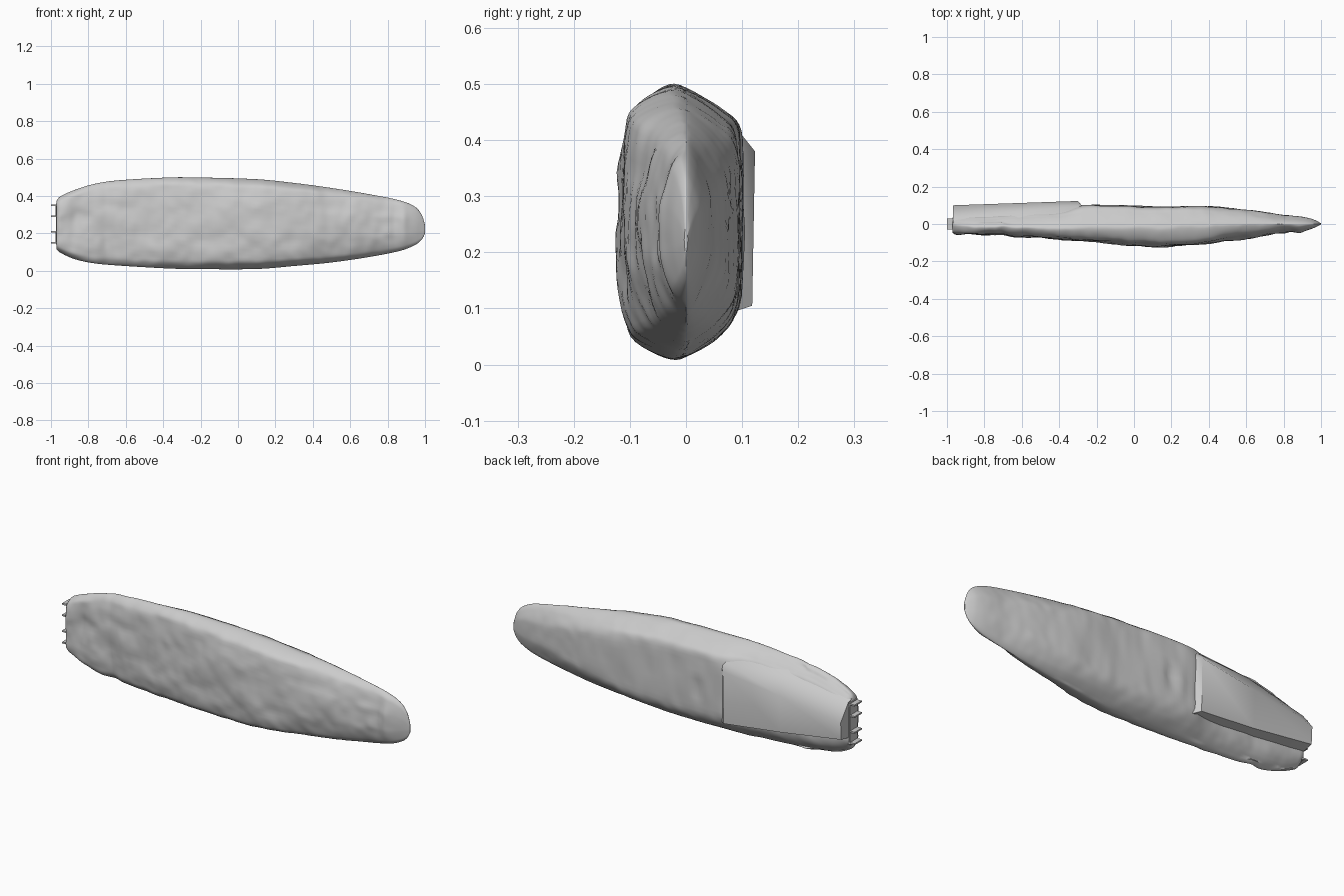
import bpy, bmesh, math
from mathutils import Vector, noise

if "Cube" in bpy.data.objects:
    bpy.data.objects.remove(bpy.data.objects["Cube"])

# x, bottom z, top z, front y, back y, ridge y
STATIONS = [
    (-0.97, .115, .375, -.045, .035, -.01), (-0.955, .10, .395, -.055, .04, -.01),
    (-0.88, .065, .43, -.060, .04, -.015), (-0.78, .042, .462, -.056, .045, -.02),
    (-0.66, .030, .482, -.064, .05, -.02), (-0.38, .013, .499, -.082, .07, -.02),
    (-0.26, .010, .500, -.092, .097, -.02), (0.1, .010, .490, -.118, .092, -.02),
    (0.3, .026, .470, -.112, .090, -.015), (0.5, .045, .443, -.090, .084, -.005),
    (0.7, .074, .410, -.062, .060, .0), (0.87, .108, .375, -.045, .040, .0),
    (0.95, .140, .340, -.024, .026, .0), (0.985, .170, .295, -.010, .012, .0),
    (1.0, .200, .245, -.003, .003, .0)]


def station(x):
    """Smoothly interpolated section values at x."""
    n = len(STATIONS)
    i = max(k for k in range(n - 1) if STATIONS[k][0] <= x + 1e-9)

    def slope(k, c):
        a, b = STATIONS[max(k - 1, 0)], STATIONS[min(k + 1, n - 1)]
        return (b[c] - a[c]) / (b[0] - a[0])
    p, q = STATIONS[i], STATIONS[i + 1]
    h = q[0] - p[0]
    t = min(1, (x - p[0]) / h)
    return [(2*t**3 - 3*t*t + 1) * p[c] + (t**3 - 2*t*t + t) * h * slope(i, c)
            + (3*t*t - 2*t**3) * q[c] + (t**3 - t*t) * h * slope(i + 1, c)
            for c in range(1, 6)]


def section(x, per_side=7):
    """Closed chipped-stone cross-section, rounded through its corners."""
    zb, zt, yf, yb, yr = station(x)
    h = zt - zb
    nose = min(1, max(0, (x - .3) / .5))
    fs = .8 - .25 * nose
    bs = .66 - .2 * nose
    ctrl = [(yr, zt), (yr + (yf - yr) * fs, zt - .08*h), (yf, zb + .66*h),
            (yf, zb + .33*h), (yr + (yf - yr) * fs, zb + .08*h), (yr, zb),
            (yr + (yb - yr) * bs, zb + .08*h), (yb, zb + (.23 + .1*nose)*h),
            (yb, zb + (.80 - .1*nose)*h), (yr + (yb - yr) * (bs + .04), zt - .09*h)]
    ctrl = [Vector(c) for c in ctrl]
    pts = []
    for i in range(len(ctrl)):
        a, b, c, d = (ctrl[(i + k) % len(ctrl)] for k in (-1, 0, 1, 2))
        for s in range(per_side):
            t = s / per_side
            m0, m1 = (c - a) * .36, (d - b) * .36
            pts.append((2*t**3 - 3*t*t + 1)*b + (t**3 - 2*t*t + t)*m0
                       + (3*t*t - 2*t**3)*c + (t**3 - t*t)*m1)
    return pts


def gauss(d, w):
    return math.exp(-(d / w) ** 2)


def weather(x, y, z):
    """Small hollows and lumps, faded out at the tip."""
    fade = min(1, max(0, (1 - x) / .2))
    d = .010 * noise.noise(Vector((x*7, y*5, z*9 + 3))) + .004 * noise.noise(Vector((x*20, y*12, z*22)))
    if y < 0:
        d -= .010 * gauss(x + .70, .035)
        d -= .014 * gauss(x + .87, .04) * gauss(z - .25, .12)
        d -= .009 * gauss(x - .84, .025) * gauss(z - .25, .12)
        d += .008 * gauss(x - .89, .02) * gauss(z - .25, .12)
        y += d * -fade
    else:
        d -= .022 * gauss(x + .13, .03) * gauss(z - .24, .04)
        d += .012 * gauss(x + .20, .03) * gauss(z - .22, .04)
        y += d * fade * .6 * min(1, y / .03)
    return x, y, z


def finish(name, bm, angle):
    bmesh.ops.recalc_face_normals(bm, faces=bm.faces)
    me = bpy.data.meshes.new(name)
    bm.to_mesh(me)
    bm.free()
    ob = bpy.data.objects.new(name, me)
    bpy.context.collection.objects.link(ob)
    bpy.ops.object.select_all(action='DESELECT')
    ob.select_set(True)
    bpy.context.view_layer.objects.active = ob
    bpy.ops.object.shade_smooth_by_angle(angle=math.radians(angle))
    return ob


def loft(bm, rings):
    rings = [[bm.verts.new(p) for p in r] for r in rings]
    for a, b in zip(rings, rings[1:]):
        for i in range(len(a)):
            j = (i + 1) % len(a)
            bm.faces.new((a[i], a[j], b[j], b[i]))
    bm.faces.new(rings[0])
    bm.faces.new(rings[-1])


# Chipped stone body, rings packed closer at both ends
N = 150
bm = bmesh.new()
rings = []
for k in range(N + 1):
    u = k / N
    u = .6 * u + .4 * (1 - math.cos(math.pi * u)) / 2
    x = -0.97 + 1.97 * u
    rings.append([weather(x, p.x, p.y) for p in section(x)])
loft(bm, rings)
finish("stone_body", bm, 50)

# Raised wedge slab on the back, ending in a step
bm = bmesh.new()
ends = [(-.968, [(.095, .19), (.100, .28), (.035, .365), (-.01, .375), (-.01, .17)]),
        (-.62, [(.105, .14), (.112, .335), (.065, .42), (-.015, .475), (-.01, .13)]),
        (-.30, [(.118, .105), (.123, .380), (.095, .415), (-.015, .485), (-.01, .10)]),
        (-.27, [(.088, .095), (.088, .385), (.080, .415), (-.015, .48), (-.01, .10)])]
loft(bm, [[(x, y, z) for y, z in prof] for x, prof in ends])
bmesh.ops.bevel(bm, geom=[e for e in bm.edges if len(e.link_faces) == 2
                          and e.calc_face_angle() > .5],
                offset=.008, segments=3, affect='EDGES', profile=.5)
finish("back_slab", bm, 40)


# Two channel brackets on the blunt end
def box(bm, lo, hi):
    v = bmesh.ops.create_cube(bm, size=1)["verts"]
    for w in v:
        w.co = Vector([(a + b) / 2 + c * (b - a) for a, b, c in zip(lo, hi, w.co)])


for name, z0 in (("lower_bracket", .145), ("upper_bracket", .288)):
    bm = bmesh.new()
    box(bm, (-.975, -.018, z0), (-.955, .018, z0 + .068))
    for z in (z0, z0 + .060):
        box(bm, (-1.0, -.03, z), (-.96, .03, z + .008))
    finish(name, bm, 30)
bm = bmesh.new()
box(bm, (-.974, -.03, .14), (-.95, .03, .36))
finish("bracket_plate", bm, 30)
